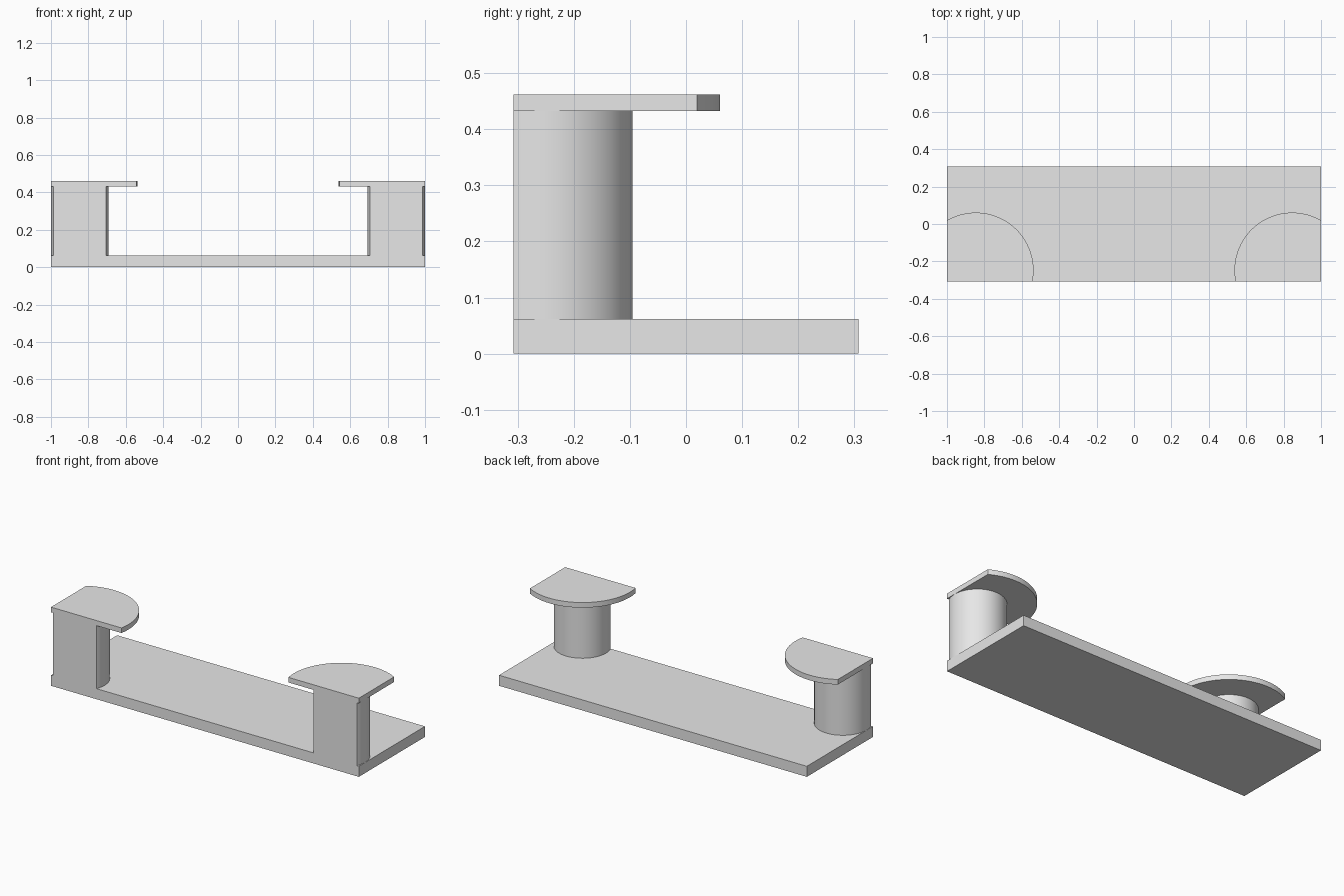
import bpy
import bmesh
from math import radians
from mathutils import Matrix

if "Cube" in bpy.data.objects:
    bpy.data.objects.remove(bpy.data.objects["Cube"], do_unlink=True)

HALF_LENGTH, HALF_DEPTH = 1.0, 0.307
BASE_TOP, POST_TOP, CAP_TOP = 0.062, 0.432, 0.462
CENTRE_X, CENTRE_Y = 0.846, -0.248

grey = bpy.data.materials.new("plain grey")
grey.use_nodes = True
grey.diffuse_color = (0.8, 0.8, 0.8, 1)
grey.node_tree.nodes["Principled BSDF"].inputs["Base Color"].default_value = grey.diffuse_color


def finish(bm, name):
    bmesh.ops.recalc_face_normals(bm, faces=bm.faces)
    mesh = bpy.data.meshes.new(name)
    bm.to_mesh(mesh)
    bm.free()
    mesh.materials.append(grey)
    obj = bpy.data.objects.new(name, mesh)
    bpy.context.collection.objects.link(obj)
    bpy.ops.object.select_all(action="DESELECT")
    obj.select_set(True)
    bpy.context.view_layer.objects.active = obj
    bpy.ops.object.shade_smooth_by_angle(angle=radians(30))
    return obj


def trim(bm, point, normal):
    """Cut away everything beyond a plane and close the opening."""
    geom = bm.verts[:] + bm.edges[:] + bm.faces[:]
    cut = bmesh.ops.bisect_plane(bm, geom=geom, plane_co=point, plane_no=normal, clear_outer=True)
    edges = [e for e in cut["geom_cut"] if isinstance(e, bmesh.types.BMEdge)]
    if edges:
        bmesh.ops.contextual_create(bm, geom=edges)


def trimmed_disc(name, side, radius, bottom, top):
    """Upright cylinder cut flush with the base's front and end."""
    bm = bmesh.new()
    place = Matrix.Translation((side * CENTRE_X, CENTRE_Y, (bottom + top) / 2))
    bmesh.ops.create_cone(bm, cap_ends=True, segments=96, radius1=radius, radius2=radius,
                          depth=top - bottom, matrix=place)
    trim(bm, (0, -HALF_DEPTH, 0), (0, -1, 0))
    if CENTRE_X + radius > HALF_LENGTH + 0.01:
        trim(bm, (side * HALF_LENGTH, 0, 0), (side, 0, 0))
    return finish(bm, name)


# Base slab
bm = bmesh.new()
size = Matrix.Diagonal((2 * HALF_LENGTH, 2 * HALF_DEPTH, BASE_TOP, 1))
bmesh.ops.create_cube(bm, size=1, matrix=Matrix.Translation((0, 0, BASE_TOP / 2)) @ size)
finish(bm, "base_plate")

# Post and overhanging cap at each end
for label, side in (("left", 1), ("right", -1)):
    trimmed_disc(label + "_post", side, 0.153, BASE_TOP, POST_TOP)
    trimmed_disc(label + "_cap", side, 0.309, POST_TOP, CAP_TOP)
